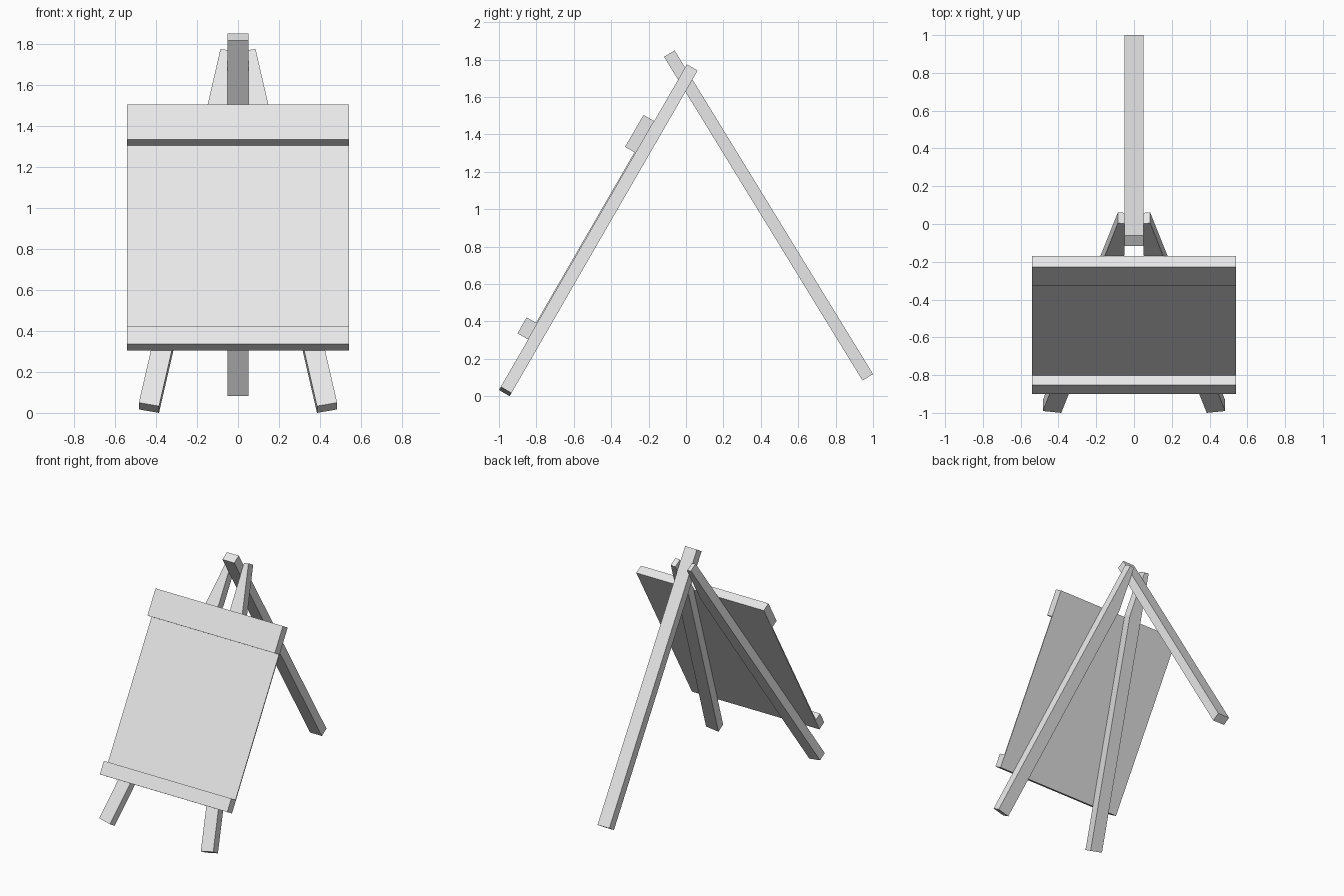
import bpy, bmesh, math
from mathutils import Matrix, Vector

cube = bpy.data.objects.get("Cube")
if cube:
    bpy.data.objects.remove(cube, do_unlink=True)

grey = bpy.data.materials.new("light_grey")
grey.use_nodes = True
grey.diffuse_color = (0.8, 0.8, 0.8, 1)
grey.node_tree.nodes["Principled BSDF"].inputs["Base Color"].default_value = (0.8, 0.8, 0.8, 1)


def frame(origin, up, normal):
    """Local x = world x, local y = up the slope, local z = outward normal."""
    m = Matrix((Vector((1, 0, 0)), up, normal)).transposed().to_4x4()
    m.translation = origin
    return m


def box(name, lo, hi, matrix, clip_x=None):
    """Box between two local corners, optionally trimmed at a world x plane."""
    bm = bmesh.new()
    bmesh.ops.create_cube(bm, size=1)
    for v in bm.verts:
        v.co = [a + (b - a) * (c + 0.5) for a, b, c in zip(lo, hi, v.co)]
    bm.transform(matrix)
    if clip_x is not None:
        side = math.copysign(1, clip_x)
        cut = bmesh.ops.bisect_plane(bm, geom=bm.verts[:] + bm.edges[:] + bm.faces[:],
                                     plane_co=(clip_x, 0, 0), plane_no=(-side, 0, 0),
                                     clear_outer=True)
        edges = [e for e in cut["geom_cut"] if isinstance(e, bmesh.types.BMEdge)]
        bmesh.ops.contextual_create(bm, geom=edges)
    bmesh.ops.recalc_face_normals(bm, faces=bm.faces[:])
    mesh = bpy.data.meshes.new(name)
    bm.to_mesh(mesh)
    bm.free()
    mesh.materials.append(grey)
    obj = bpy.data.objects.new(name, mesh)
    bpy.context.collection.objects.link(obj)


LEG, WIDE, THICK = 2.03, 0.10, 0.066
a = math.radians(60)
slope = frame(Vector((0, -1, 0.033)),
              Vector((0, math.cos(a), math.sin(a))),
              Vector((0, -math.sin(a), math.cos(a))))

# Splayed front legs, trimmed where they meet the back leg
for side, name in ((1, "front_leg_left"), (-1, "front_leg_right")):
    m = slope @ Matrix.Translation((side * 0.385, 0, 0)) @ Matrix.Rotation(side * math.radians(11.3), 4, "Z")
    x0, x1 = sorted((0, side * WIDE))
    box(name, (x0, 0, -THICK), (x1, LEG, 0), m, clip_x=side * 0.05)

# Back leg, leaning forward between the front legs
top, foot = Vector((0, -0.06, 1.847)), Vector((0, 1.0, 0.118))
up = (top - foot).normalized()
back = frame(foot, up, Vector((1, 0, 0)).cross(up))
inward = -THICK if back.col[2].z > 0 else THICK
box("back_leg", (-0.05, 0, min(0, inward)), (0.05, LEG, max(0, inward)), back)

# Board with its ledge and top rail
box("board", (-0.54, 0.312, 0), (0.54, 1.66, 0.008), slope)
box("bottom_ledge", (-0.54, 0.312, 0.008), (0.54, 0.41, 0.066), slope)
box("top_rail", (-0.54, 1.463, 0.008), (0.54, 1.66, 0.066), slope)
